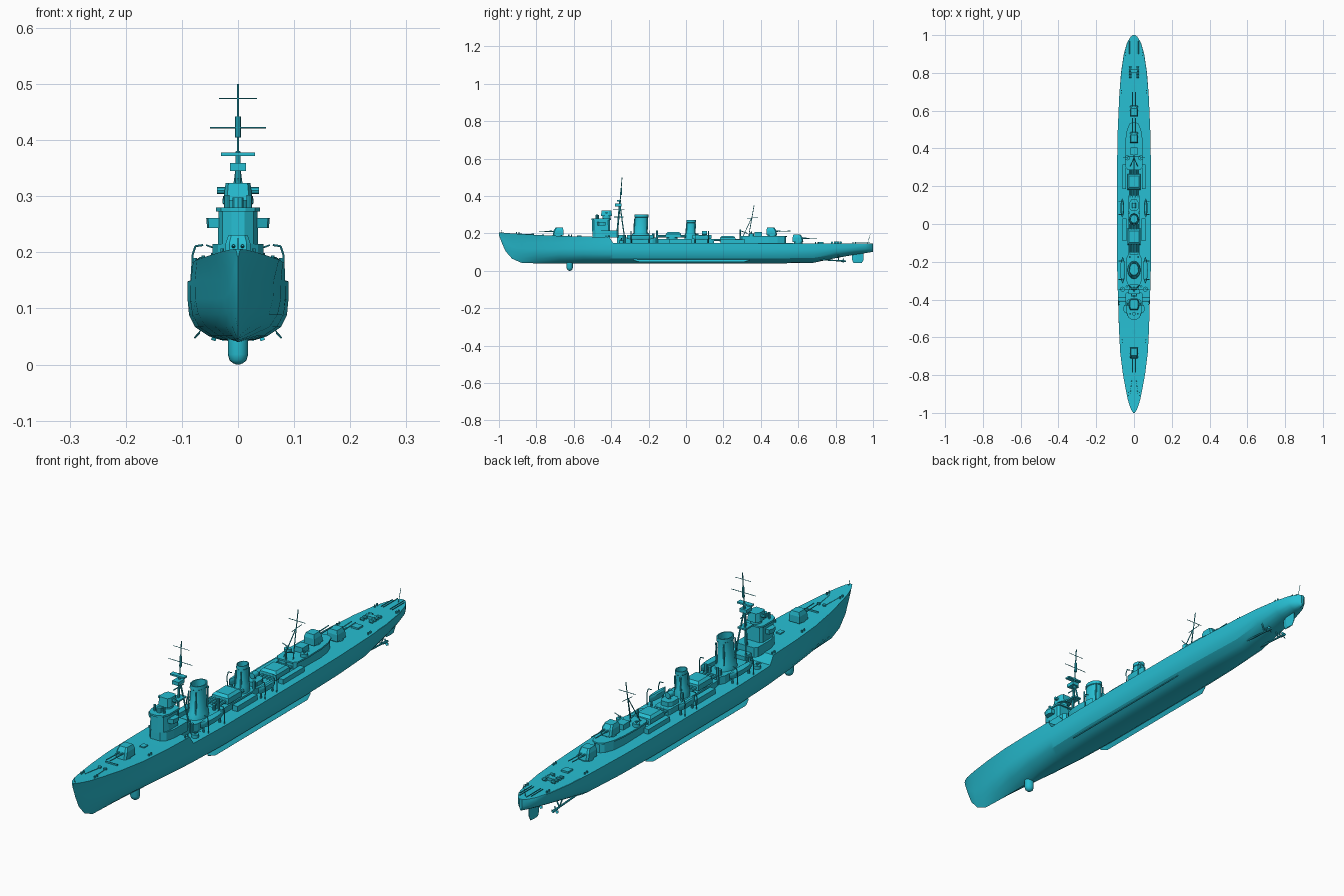
import bpy, bmesh, math
from mathutils import Vector

mat = bpy.data.materials.new("ship_paint")
mat.diffuse_color = (0.02, 0.52, 0.65, 1)


def finish(name, bm, smooth=None):
    bmesh.ops.recalc_face_normals(bm, faces=bm.faces)
    me = bpy.data.meshes.new(name)
    bm.to_mesh(me)
    bm.free()
    me.materials.append(mat)
    if smooth:
        me.shade_smooth()
        me.set_sharp_from_angle(angle=math.radians(smooth))
    ob = bpy.data.objects.new(name, me)
    bpy.context.collection.objects.link(ob)
    return ob


def add_rings(bm, rings):
    vs = [[bm.verts.new(p) for p in r] for r in rings]
    n = len(vs[0])
    for a, b in zip(vs, vs[1:]):
        for i in range(n):
            bm.faces.new((a[i], a[(i + 1) % n], b[(i + 1) % n], b[i]))
    bm.faces.new(vs[0])
    bm.faces.new(vs[-1])


def loft(name, rings, smooth=None):
    bm = bmesh.new()
    add_rings(bm, rings)
    return finish(name, bm, smooth)


def ellipse(x, y, z, rx, ry, n=16):
    return [(x + rx * math.cos(2 * math.pi * i / n), y + ry * math.sin(2 * math.pi * i / n), z) for i in range(n)]


def slab(name, half, z0, z1, s=1.0, smooth=None):
    """Symmetric outline given by its +x half, raised from z0 to z1."""
    pts = half + [(-x, y) for x, y in reversed(half)]
    cy = sum(p[1] for p in pts) / len(pts)
    return loft(name, [[(x * k, cy + (y - cy) * k, z) for x, y in pts] for z, k in ((z0, 1), (z1, s))], smooth)


def box(name, x, y, z, sx, sy, sz):
    return loft(name, [[(x + a * sx / 2, y + b * sy / 2, h) for a, b in ((-1, -1), (1, -1), (1, 1), (-1, 1))]
                       for h in (z, z + sz)])


def rods(name, segs, n=8):
    """Several straight round bars (start, end, radius) in one object."""
    bm = bmesh.new()
    for p, q, r in segs:
        p, q = Vector(p), Vector(q)
        rot = (q - p).to_track_quat('Z', 'Y')
        add_rings(bm, [[c + rot @ Vector(v) for v in ellipse(0, 0, 0, r, r, n)] for c in (p, q)])
    return finish(name, bm, 40)


# Hull stations: y, keel z, main deck z, top deck z, width at main deck, width at top deck, V shape
stations = [
    (-1, .190, .198, .206, .002, .004, 1), (-.985, .15, .185, .205, .007, .014, 1),
    (-.965, .105, .17, .203, .012, .022, 1), (-.93, .065, .155, .2, .019, .033, 1),
    (-.88, .043, .15, .197, .03, .043, .95), (-.8, .04, .15, .192, .046, .058, .8),
    (-.68, .04, .15, .187, .064, .073, .55), (-.55, .04, .15, .183, .077, .08, .35),
    (-.41, .04, .149, .181, .084, .083, .15), (-.39, .04, .149, .15, .085, .084, .12),
    (-.2, .04, .148, .149, .09, .088, 0), (.3, .04, .148, .149, .09, .088, 0),
    (.5, .04, .147, .148, .086, .084, .05), (.68, .043, .146, .147, .078, .076, .15),
    (.8, .068, .145, .146, .069, .068, .2), (.9, .086, .145, .146, .054, .053, .2),
    (.96, .095, .145, .146, .037, .036, .2), (.99, .1, .145, .146, .019, .019, .2),
    (1, .102, .145, .146, .006, .006, .2)]
rings = []
for y, k, l, d, wl, wd, v in stations:
    half = [(wl * (1 - (1 - u) ** (5 - 3.6 * v)) ** (.6 + .4 * v), y, k + u * (l - k))
            for u in (.04, .1, .25, .45, .7, 1)] + [(wd, y, d)]
    rings.append([(0, y, k)] + half + [(-a, b, c) for a, b, c in reversed(half)])
loft("hull", rings, 25)

# Underwater fittings
loft("sonar_dome", [ellipse(0, -.622, z, .018 * s, .017 * s) for z, s in
                    ((.055, 1), (.018, 1), (.008, .85), (.003, .55), (0, .2))], 40)
loft("rudder", [[(x * w, y, z) for x, y in ((0, a), (1, a + .02), (.3, b), (-.3, b), (-1, a + .02))]
                for z, a, b, w in ((.042, .895, .94, .003), (.06, .888, .95, .004), (.092, .888, .95, .004))])
for s in (-1, 1):
    loft("bilge_keel", [[(s * .066, y, .063), (s * (.068 + w), y, .059 - w), (s * (.066 + w), y, .057 - w)]
                        for y, w in ((-.28, .002), (-.25, .011), (.31, .011), (.34, .002))])
    rods("propeller_shaft", [((s * .034, .62, .066), (s * .034, .85, .052), .0035),
                             ((s * .034, .815, .054), (s * .048, .815, .09), .0025),
                             ((s * .034, .815, .054), (s * .016, .815, .09), .0025),
                             ((s * .034, .83, .053), (s * .034, .855, .051), .005)])
    bm = bmesh.new()
    for i in range(3):
        a = math.radians(90 + 120 * i)
        def tip(r, t, y):
            return (s * .034 + r * math.cos(a + t), y, .052 + r * math.sin(a + t))
        add_rings(bm, [[tip(r, t, .84 + dy + .006 * t) for r, t in ((.003, 0), (.012, -.5), (.016, 0), (.012, .5))]
                       for dy in (0, .0015)])
    finish("propeller", bm)


# Twin gun mounts
def gun(y, z, f):
    box_pts = []
    for h, back, front, w in ((0.004, -.03, .028, .022), (.03, -.03, .022, .022), (.045, -.026, .012, .017)):
        box_pts.append([(a, y + f * b, z + h) for a, b in
                        ((-w, back), (w, back), (w, front - .006), (w * .7, front), (-w * .7, front), (-w, front - .006))])
    loft("gun_house", box_pts)
    loft("gun_ring", [ellipse(0, y, h, .023, .023) for h in (z - .004, z + .005)], 40)
    rods("gun_barrels", [((s * .008, y + f * a, z + .024), (s * .008, y + f * b, z + .026), r)
                         for s in (-1, 1) for a, b, r in ((.01, .045, .0032), (.04, .1, .002))])


gun(-.685, .186, -1)
gun(.46, .187, 1)
gun(.60, .149, 1)

# Bridge block
slab("bridge_base", [(.02, -.5), (.036, -.485), (.045, -.45), (.045, -.37), (.035, -.36)], .178, .215)
slab("bridge_tower", [(.012, -.503), (.028, -.492), (.036, -.47), (.036, -.415), (.028, -.405)], .21, .276, .97)
slab("bridge_roof", [(.013, -.506), (.03, -.495), (.039, -.47), (.039, -.41), (.03, -.4)], .273, .28)
slab("bridge_wings", [(.03, -.475), (.052, -.465), (.055, -.445), (.05, -.43), (.03, -.43)], .243, .261, 1.03)
loft("director_pedestal", [ellipse(0, -.425, z, .019, .022) for z in (.278, .295)], 40)
slab("director", [(.02, -.455), (.026, -.44), (.026, -.41), (.018, -.395)], .292, .324, .85)
rods("rangefinder", [((-.037, -.425, .31), (.037, -.425, .31), .006)])
rods("compass_house", [((0, -.475, .28), (0, -.475, .298), .01), ((-.02, -.475, .28), (-.02, -.475, .302), .005),
                       ((.02, -.475, .28), (.02, -.475, .302), .005)])

# Foremast
rods("foremast", [((0, -.37, .18), (0, -.352, .38), .0045), ((0, -.352, .37), (0, -.342, .5), .002),
                  ((.028, -.325, .15), (0, -.354, .36), .003), ((-.028, -.325, .15), (0, -.354, .36), .003),
                  ((-.05, -.348, .422), (.05, -.348, .422), .0012), ((-.034, -.344, .474), (.034, -.344, .474), .001),
                  ((0, -.39, .33), (0, -.33, .33), .002), ((0, -.347, .405), (0, -.346, .442), .005)])
box("mast_yard_platform", 0, -.36, .372, .06, .02, .006)
box("mast_lookout", 0, -.362, .345, .028, .035, .014)
box("mast_house", 0, -.345, .148, .05, .05, .045)
box("mast_platform", 0, -.36, .285, .034, .05, .006)


# Funnels with hollow tops and side pipes
def funnel(y, rx, ry, top):
    prof = ((.15, 1.3), (.195, 1.25), (.207, 1), (top - .015, .93), (top - .013, 1.02),
            (top, 1), (top, .86), (top - .025, .84))
    loft("funnel", [ellipse(0, y + .05 * (z - .15), z, rx * k, ry * k, 20) for z, k in prof], 40)
    rods("funnel_pipes", [((s * rx * .6, y + f * ry * .95, .17), (s * rx * .6, y + f * ry * .95 + .005, top - .02), .003)
                          for s in (-1, 1) for f in (-1, 1)])


funnel(-.245, .027, .037, .3)
funnel(.022, .02, .025, .272)

# Midship houses and platforms
slab("funnel_house", [(.03, -.325), (.04, -.3), (.04, -.18), (.03, -.16)], .147, .178)
slab("midship_house", [(.028, -.15), (.032, -.14), (.032, .14), (.028, .15)], .147, .17)
slab("searchlight_platform", [(.014, .07), (.024, .08), (.024, .115), (.014, .13)], .168, .187)
rods("searchlight", [((0, .1, .185), (0, .1, .197), .005), ((0, .085, .203), (0, .112, .203), .011)], 12)
rods("ventilators", [((s * x, y, .15), (s * x, y, h), .006)
                     for s in (-1, 1) for x, y, h in ((.025, -.155, .215), (.022, -.175, .2), (.026, .06, .2), (.038, -.33, .19))])

# Torpedo mounts
for y, z in ((-.075, .172), (.215, .152)):
    loft("torpedo_ring", [ellipse(0, y, h, .03, .03) for h in (z - .006, z + .008)], 40)
    rods("torpedo_tubes", [((x, y - .075, z + .013), (x, y + .075, z + .013), .006)
                           for x in (-.021, -.007, .007, .021)])
    loft("torpedo_shield", [[(a * w, y + b, z + h) for a, b in ((-1, -.035 + e), (1, -.035 + e), (1, .05 - e), (-1, .05 - e))]
                            for h, w, e in ((.005, .035, 0), (.026, .035, .002), (.035, .026, .012))])
for s in (-1, 1):
    box("torpedo_locker", s * .05, -.03, .147, .022, .12, .022)
    box("torpedo_locker", s * .052, .25, .147, .02, .13, .02)

# Boats in davits
for s in (-1, 1):
    for x, y0, ln, w in ((.06, -.245, .07, .013), (.062, .085, .05, .01)):
        rows = []
        for i in range(9):
            u = -1 + i / 4
            k = max(.06, (1 - u * u) ** .6)
            half = [(.6, .172 - .006 * k), (1, .18), (1, .188), (.55, .192)]
            rows.append([(s * x + a * w * k, y0 + u * ln, z) for a, z in half] +
                        [(s * x - a * w * k, y0 + u * ln, z) for a, z in reversed(half)])
        loft("boat", rows, 40)
        segs = []
        for f in (-.7, .7):
            y = y0 + f * ln
            pts = [(s * .08, y, .148), (s * .081, y, .195), (s * .076, y, .211), (s * .062, y, .213)]
            segs += [(a, b, .0018) for a, b in zip(pts, pts[1:])]
            segs += [((s * x, y, .148), (s * x, y, .176), .004)]
        rods("davits", segs)

# Aft deckhouse, mainmast and light gun platform
slab("aft_deckhouse", [(.03, .29), (.04, .3), (.042, .44), (.036, .49), (.022, .525), (.008, .535)], .146, .183)
slab("aft_deckhouse_roof", [(.032, .285), (.044, .3), (.048, .36), (.046, .44), (.039, .492), (.024, .53), (.008, .54)],
     .181, .187)
box("aft_control_house", 0, .385, .185, .036, .04, .022)
rods("mainmast", [((0, .335, .185), (0, .364, .35), .0018), ((.02, .305, .185), (0, .352, .285), .0018),
                  ((-.02, .305, .185), (0, .352, .285), .0018), ((-.035, .357, .31), (.035, .357, .31), .0012),
                  ((0, .325, .28), (0, .385, .285), .0012)])
rods("cargo_boom", [((0, .29, .215), (0, .33, .2), .002), ((0, .29, .15), (0, .29, .22), .003)])
for s in (-1, 1):
    for y, z, x in ((.35, .187, .035), (-.345, .15, .06)):
        loft("light_gun_tub", [ellipse(s * x, y, h, .013, .013, 12) for h in (z - .003, z + .012)], 40)
        rods("light_gun", [((s * x, y, z + .01), (s * x, y, z + .02), .004),
                           ((s * x, y, z + .018), (s * (x + .022), y, z + .026), .0015)])

# Deck fittings on forecastle and quarterdeck
rods("windlass", [((s * .012, -.82, .188), (s * .012, -.82, .2), .006) for s in (-1, 1)] +
     [((s * .012, -.82, .194), (s * .02, -.9, .198), .0015) for s in (-1, 1)])
box("breakwater", 0, -.765, .186, .05, .004, .01)
rods("bollards", [((s * x, y + d, z), (s * x, y + d, z + .011), .003) for s in (-1, 1) for d in (-.007, .007)
                  for x, y, z in ((.028, -.9, .196), (.062, -.62, .183), (.076, -.42, .179), (.066, .7, .144), (.046, .9, .144))])
rods("flagstaffs", [((0, -.985, .203), (0, -.99, .225), .001), ((0, .97, .145), (0, .985, .195), .001)])
box("depth_charge_loader", 0, .81, .145, .03, .02, .012)
for s in (-1, 1):
    rods("depth_charges", [((s * .012, .78 + .016 * i, .151), (s * .026, .78 + .016 * i, .151), .006) for i in range(4)])
    rods("stern_rack", [((s * .014, .9, .152), (s * .014, .985, .152), .0015), ((s * .024, .9, .152), (s * .024, .97, .152), .0015)])
box("after_hatch", 0, .72, .145, .03, .03, .008)
box("forward_hatch", 0, -.57, .18, .02, .025, .008)
